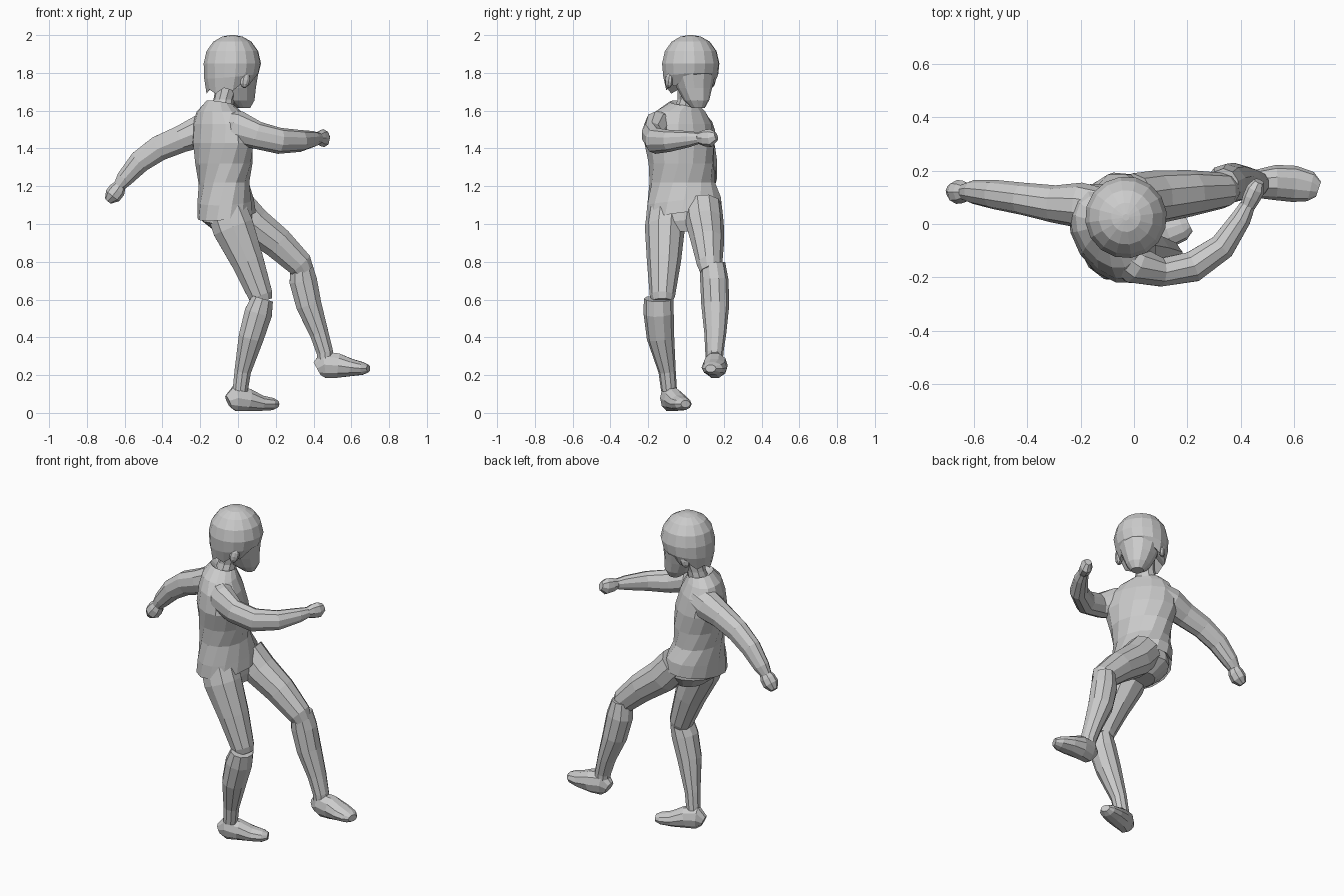
import bpy, bmesh, math
from mathutils import Vector


def skin(name, loops):
    """Bridge a list of point loops into a capped, flat-shaded mesh."""
    bm = bmesh.new()
    rings = [[bm.verts.new(p) for p in loop] for loop in loops]
    n = len(rings[0])
    for r0, r1 in zip(rings, rings[1:]):
        for i in range(n):
            j = (i + 1) % n
            bm.faces.new((r0[i], r0[j], r1[j], r1[i]))
    bm.faces.new(rings[0][::-1])
    bm.faces.new(rings[-1])
    bmesh.ops.recalc_face_normals(bm, faces=bm.faces)
    mesh = bpy.data.meshes.new(name)
    bm.to_mesh(mesh)
    bm.free()
    ob = bpy.data.objects.new(name, mesh)
    bpy.context.collection.objects.link(ob)
    return ob


def limb(name, path, ref, n=10):
    """Tube along path; each ring is (x, y, z, half size along ref, other half size)."""
    pts = [Vector(p[:3]) for p in path]
    loops = []
    for k, (p, c) in enumerate(zip(path, pts)):
        t = (pts[min(k + 1, len(pts) - 1)] - pts[max(k - 1, 0)]).normalized()
        u = (Vector(ref) - t * t.dot(Vector(ref))).normalized()
        v = t.cross(u)
        loops.append([c + u * p[3] * math.cos(a) + v * p[4] * math.sin(a)
                      for a in (2 * math.pi * i / n for i in range(n))])
    return skin(name, loops)


def stack(name, rings, n=14, jag=None):
    """Level rings (x, y, z, half depth, half width, yaw, slope forward, slope sideways)."""
    loops = []
    for k, (x, y, z, d, w, yaw, sf, ss) in enumerate(rings):
        f = Vector((math.cos(math.radians(yaw)), math.sin(math.radians(yaw)), 0))
        s = Vector((-f.y, f.x, 0))
        loop = []
        for i in range(n):
            a = 2 * math.pi * i / n
            p, q = d * math.cos(a), w * math.sin(a)
            dz = sf * p + ss * q + (0.012 * (-1) ** i if k == jag else 0)
            loop.append(Vector((x, y, z + dz)) + f * p + s * q)
        loops.append(loop)
    return skin(name, loops)


Y, Z = (0, 1, 0), (0, 0, 1)

# shirt, twisted from hips to shoulders, with an overhanging hem
stack("shirt", [
    (-.05, -.01, 1.10, .10, .15, 0, .1, .12),
    (-.06, -.01, 1.045, .155, .205, -5, .1, .12),
    (-.065, -.01, 1.12, .15, .20, 0, .05, .1),
    (-.075, -.02, 1.22, .135, .175, 12, 0, 0),
    (-.075, -.025, 1.32, .145, .18, 25, 0, 0),
    (-.08, -.035, 1.43, .145, .205, 33, 0, 0),
    (-.09, -.035, 1.53, .125, .195, 35, 0, 0),
    (-.10, -.03, 1.595, .10, .15, 35, 0, 0),
    (-.095, -.01, 1.64, .07, .08, 35, -.2, 0),
    (-.09, -.005, 1.62, .05, .06, 35, -.2, 0)])

# pelvis under the hem
stack("pelvis", [
    (-.03, 0, .96, .09, .10, 0, 0, 0),
    (-.06, -.01, 1.02, .135, .18, 0, 0, .1),
    (-.06, -.01, 1.12, .13, .18, 0, 0, .1)])

# neck and head
stack("neck", [
    (-.09, -.005, 1.58, .06, .07, 30, 0, 0),
    (-.075, .01, 1.66, .055, .055, 30, 0, 0),
    (-.05, .02, 1.75, .065, .065, 30, 0, 0)], n=10)
stack("face", [
    (.03, .065, 1.615, .035, .035, 30, 0, 0),
    (.015, .055, 1.655, .075, .065, 30, 0, 0),
    (.0, .045, 1.72, .095, .093, 30, 0, 0),
    (-.005, .04, 1.80, .11, .12, 30, 0, 0)], n=12)
stack("hair", [
    (-.03, .03, 1.765, .09, .09, 30, .2, 0),
    (-.045, .02, 1.73, .122, .126, 30, .25, 0),
    (-.035, .025, 1.785, .145, .147, 30, .1, 0),
    (-.03, .025, 1.85, .153, .153, 30, 0, 0),
    (-.03, .025, 1.915, .138, .138, 30, 0, 0),
    (-.03, .025, 1.965, .102, .102, 30, 0, 0),
    (-.03, .025, 1.992, .055, .055, 30, 0, 0),
    (-.03, .025, 2.0, .012, .012, 30, 0, 0)], n=16, jag=1)
for side, (x, y) in {"right": (.038, -.09), "left": (-.088, .135)}.items():
    bpy.ops.mesh.primitive_uv_sphere_add(segments=8, ring_count=6, radius=1, location=(x, y, 1.76))
    ear = bpy.context.object
    ear.name = side + "_ear"
    ear.scale = (.028, .02, .042)
    ear.rotation_euler = (0, .25, math.radians(30))

# arms: the right swings forward, the left swings back
limb("right_arm", [
    (-.06, -.10, 1.53, .075, .07), (.0, -.15, 1.51, .09, .075),
    (.10, -.18, 1.47, .073, .056), (.22, -.16, 1.44, .069, .06),
    (.33, -.085, 1.44, .058, .052), (.40, .02, 1.45, .042, .04),
    (.425, .07, 1.455, .03, .03)], Z)
limb("right_hand", [
    (.42, .055, 1.455, .026, .026), (.438, .095, 1.455, .043, .033),
    (.455, .13, 1.455, .048, .035), (.468, .16, 1.465, .025, .02)], Z, 8)
limb("left_arm", [
    (-.12, .06, 1.52, .075, .075), (-.20, .07, 1.49, .085, .09),
    (-.30, .075, 1.45, .07, .075), (-.42, .095, 1.40, .06, .07),
    (-.52, .11, 1.33, .055, .062), (-.60, .12, 1.24, .045, .047),
    (-.63, .12, 1.20, .033, .033)], Y)
limb("left_hand", [
    (-.617, .12, 1.215, .028, .028), (-.64, .12, 1.18, .042, .045),
    (-.663, .12, 1.15, .045, .045), (-.688, .125, 1.122, .022, .022)], Y, 8)

# right leg, standing
limb("right_thigh", [
    (-.07, -.10, 1.10, .10, .11), (-.025, -.112, .98, .106, .115),
    (.052, -.117, .80, .09, .09), (.12, -.125, .62, .067, .068),
    (.13, -.125, .59, .055, .055)], Y)
limb("right_shin", [
    (.13, -.145, .605, .078, .06), (.108, -.145, .53, .08, .077),
    (.07, -.135, .40, .073, .07), (.025, -.10, .22, .046, .046),
    (.012, -.09, .12, .042, .042)], Y)
limb("right_foot", [
    (-.052, -.10, .06, .03, .035), (-.015, -.09, .077, .05, .07),
    (.05, -.065, .07, .056, .062), (.12, -.035, .052, .057, .043),
    (.18, -.015, .047, .048, .034), (.207, -.002, .047, .028, .02)], Y)

# left leg, lifted forward
limb("left_thigh", [
    (.0, .09, 1.09, .10, .10), (.08, .10, 1.00, .10, .10),
    (.21, .115, .90, .087, .088), (.33, .125, .785, .067, .072),
    (.35, .13, .75, .055, .055)], Y)
limb("left_shin", [
    (.335, .14, .79, .068, .058), (.345, .15, .70, .075, .077),
    (.375, .155, .57, .074, .071), (.43, .155, .42, .058, .052),
    (.46, .15, .32, .048, .046), (.465, .15, .26, .045, .045)], Y)
limb("left_foot", [
    (.418, .15, .235, .03, .04), (.455, .15, .255, .052, .075),
    (.53, .155, .25, .066, .068), (.60, .15, .24, .068, .048),
    (.66, .14, .235, .056, .035), (.69, .13, .235, .03, .02)], Y)
